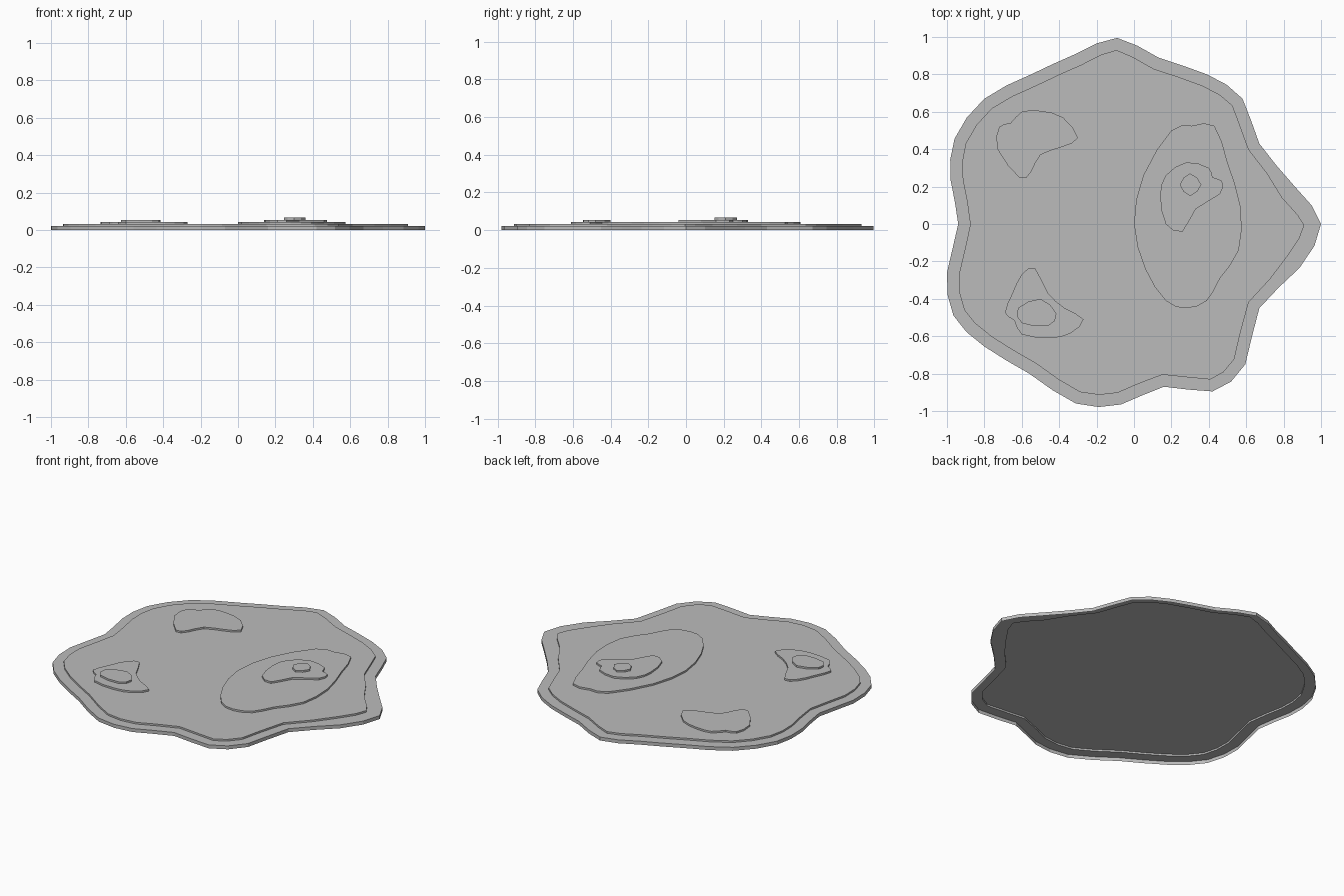
import bpy
import bmesh
from mathutils import Vector

cube = bpy.data.objects.get("Cube")
if cube:
    bpy.data.objects.remove(cube, do_unlink=True)

stone = bpy.data.materials.new("plain grey")
stone.use_nodes = True
grey = (0.5, 0.5, 0.5, 1)
stone.diffuse_color = grey
stone.node_tree.nodes["Principled BSDF"].inputs["Base Color"].default_value = grey

STEP = 0.011            # height of one contour step
SHORE = 2 * STEP        # the lowest terrace is twice as tall


def smooth_outline(points):
    """Add one spline midpoint between each pair of control points."""
    pts = [Vector(p) for p in points]
    n = len(pts)
    result = []
    for i, p in enumerate(pts):
        before, after, beyond = pts[i - 1], pts[(i + 1) % n], pts[(i + 2) % n]
        result += [p, (9 * (p + after) - before - beyond) / 16]
    return result


def inset_outline(pts, distance):
    """Move a clockwise outline inwards, slightly more at the pointed cape."""
    result = []
    for i, p in enumerate(pts):
        along = (pts[(i + 1) % len(pts)] - pts[i - 1]).normalized()
        inward = Vector((along.y, -along.x))
        extra = 0.025 if p.x > 0.85 else 0
        result.append(p + inward * (distance + extra))
    return result


def ring(bm, pts, z):
    return [bm.verts.new((p.x, p.y, z)) for p in pts]


def bridge(bm, low, high):
    """Join two clockwise rings with quads."""
    for i in range(len(low)):
        bm.faces.new((low[i - 1], high[i - 1], high[i], low[i]))


def finish(bm, name):
    mesh = bpy.data.meshes.new(name)
    bm.to_mesh(mesh)
    bm.free()
    mesh.materials.append(stone)
    bpy.context.collection.objects.link(bpy.data.objects.new(name, mesh))


def plateau(name, points, level):
    """A flat-topped contour step standing on the given level."""
    pts = smooth_outline(points)
    bm = bmesh.new()
    base = SHORE + level * STEP
    low, high = ring(bm, pts, base), ring(bm, pts, base + STEP)
    bridge(bm, low, high)
    bm.faces.new(reversed(high))
    finish(bm, name)


# Ground: a hollow shell with a shore terrace and a raised interior
coast = smooth_outline([
    (-.09, .995), (.13, .89), (.39, .8), (.58, .67), (.67, .43), (.86, .2),
    (1, 0), (.885, -.235), (.67, -.45), (.595, -.75), (.42, -.895), (.16, -.87),
    (-.07, -.965), (-.31, -.96), (-.56, -.8), (-.8, -.655), (-.965, -.49),
    (-1, -.26), (-.94, 0), (-.98, .23), (-.96, .455), (-.8, .67), (-.55, .8),
    (-.31, .91)])
inland = inset_outline(coast, 0.065)
bm = bmesh.new()
rings = [ring(bm, coast, 0), ring(bm, coast, SHORE),
         ring(bm, inland, SHORE), ring(bm, inland, SHORE + STEP)]
for low, high in zip(rings, rings[1:]):
    bridge(bm, low, high)
bm.faces.new(reversed(rings[-1]))
finish(bm, "ground")

# Large hill in three steps
plateau("large_hill_base", [
    (.2, .5), (.31, .525), (.43, .525), (.5, .33), (.57, .09), (.56, -.14),
    (.46, -.29), (.39, -.41), (.28, -.45), (.17, -.41), (.06, -.24), (0, 0),
    (.05, .26)], 1)
plateau("large_hill_middle", [
    (.17, .26), (.28, .33), (.4, .3), (.42, .25), (.47, .23), (.46, .16),
    (.33, .08), (.26, -.04), (.17, 0), (.14, .15)], 2)
plateau("large_hill_peak", [(.3, .27), (.36, .21), (.3, .15), (.245, .21)], 3)

# Back hill in one step
plateau("back_hill", [
    (-.72, .52), (-.66, .54), (-.6, .6), (-.5, .605), (-.38, .57), (-.3, .46),
    (-.39, .41), (-.5, .37), (-.55, .28), (-.61, .245), (-.73, .4)], 1)

# Front hill in two steps
plateau("front_hill_base", [
    (-.6, -.27), (-.53, -.235), (-.46, -.37), (-.37, -.45), (-.27, -.51),
    (-.34, -.585), (-.45, -.61), (-.6, -.59), (-.64, -.515), (-.69, -.475),
    (-.65, -.37)], 1)
plateau("front_hill_peak", [
    (-.62, -.45), (-.5, -.4), (-.415, -.48), (-.46, -.545), (-.6, -.53)], 2)
